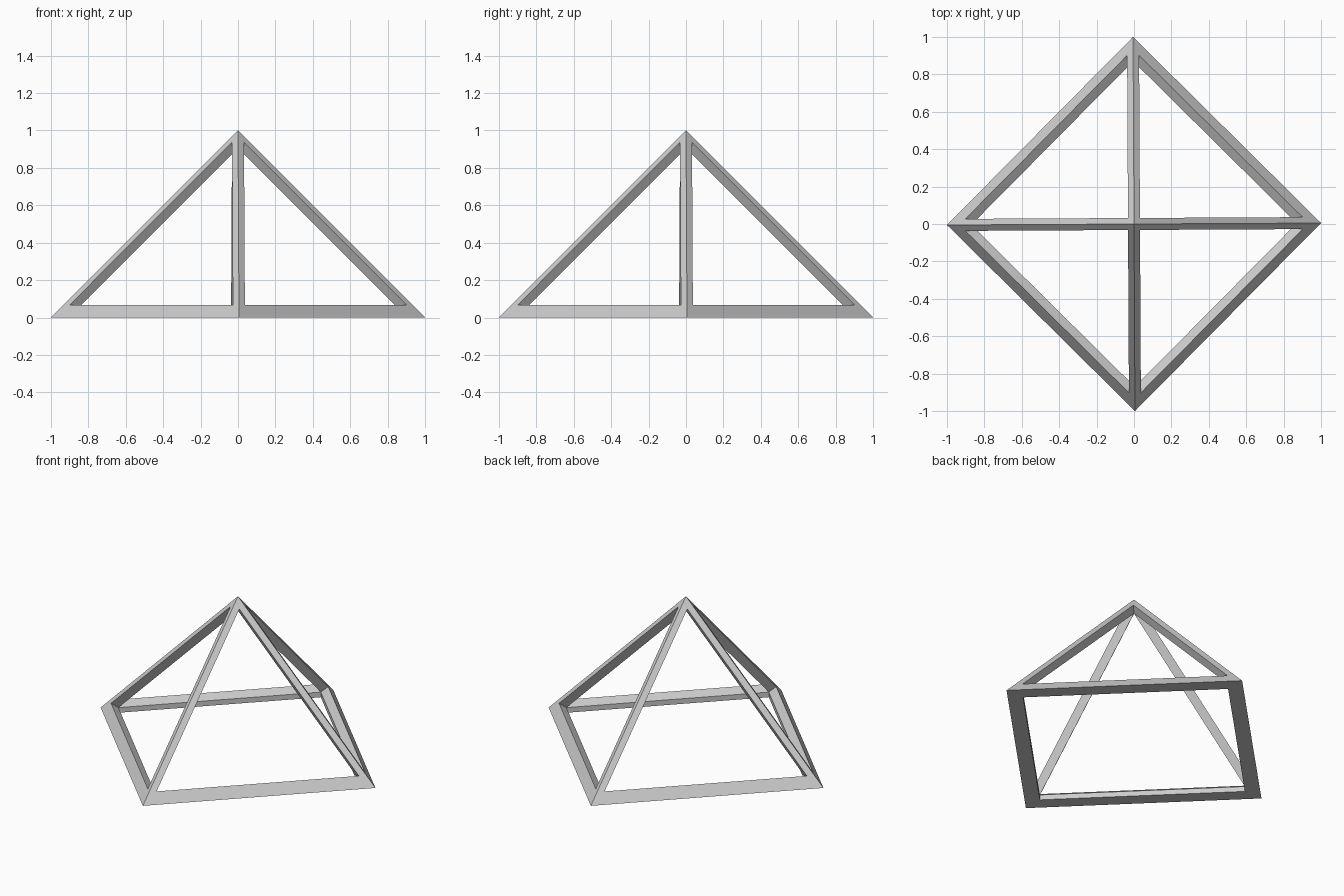
import bpy
import bmesh
from math import radians
from mathutils import Matrix, Vector

cube = bpy.data.objects.get("Cube")
if cube:
    bpy.data.objects.remove(cube, do_unlink=True)

grey = bpy.data.materials.new("light_grey")
grey.use_nodes = True
colour = (0.6, 0.6, 0.6, 1)
grey.diffuse_color = colour
grey.node_tree.nodes["Principled BSDF"].inputs["Base Color"].default_value = colour

STRUT = 0.032                 # half width of the sloping struts
RAIL = 0.066                  # height of the base rails
RIDGE = 1 - 3 * STRUT         # height of the inner apex
LEDGE = RAIL - STRUT          # height of the rails' inner wall
REACH = 1 - 2 * STRUT - LEDGE - STRUT  # inner corner of the base opening

bm = bmesh.new()


def ring(x, y, z):
    """Four copies of a point, one for each quarter turn."""
    return [bm.verts.new(Matrix.Rotation(radians(90 * k + 0.3), 3, "Z") @ Vector((x, y, z)))
            for k in range(4)]


apex = bm.verts.new((0, 0, 1))
inner_apex = bm.verts.new((0, 0, RIDGE))
outer = ring(1, 0, 0)
floor_in = ring(REACH, 0, 0)
wall_top = ring(REACH, 0, LEDGE)
side = 1 - STRUT - RAIL
hole_a = ring(side, STRUT, RAIL)           # window corner after each outer corner
hole_b = ring(side, -STRUT, RAIL)          # window corner before it
hole_top = ring(STRUT, STRUT, 1 - 2 * STRUT)

for k in range(4):
    n = (k + 1) % 4
    for face in (
        # outer skin around the triangular window
        (outer[k], outer[n], hole_b[n], hole_a[k]),
        (outer[k], hole_a[k], hole_top[k], apex),
        (outer[n], apex, hole_top[k], hole_b[n]),
        # window walls, square to the skin
        (hole_a[k], hole_b[n], wall_top[n], wall_top[k]),
        (hole_a[k], wall_top[k], inner_apex, hole_top[k]),
        (hole_b[n], hole_top[k], inner_apex, wall_top[n]),
        # base opening wall and underside
        (wall_top[k], wall_top[n], floor_in[n], floor_in[k]),
        (outer[k], floor_in[k], floor_in[n], outer[n]),
    ):
        bm.faces.new(face)

bmesh.ops.recalc_face_normals(bm, faces=bm.faces)
mesh = bpy.data.meshes.new("pyramid_frame")
bm.to_mesh(mesh)
bm.free()
mesh.materials.append(grey)
frame = bpy.data.objects.new("pyramid_frame", mesh)
bpy.context.collection.objects.link(frame)
